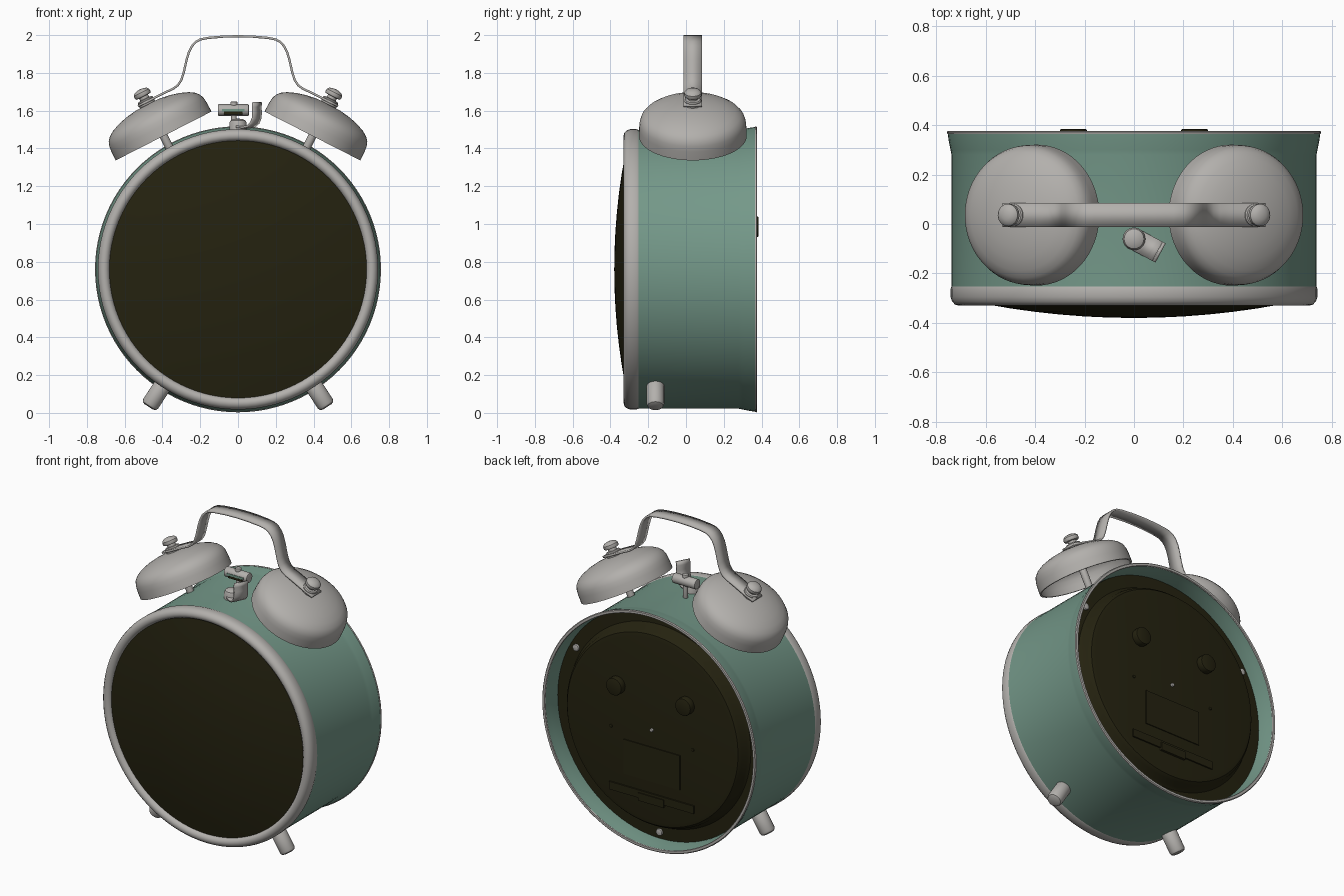
import bpy, bmesh, math
from mathutils import Vector, Matrix

if "Cube" in bpy.data.objects:
    bpy.data.objects.remove(bpy.data.objects["Cube"])


def material(name, col):
    m = bpy.data.materials.new(name)
    m.diffuse_color = (*col, 1)
    m.use_nodes = True
    m.node_tree.nodes["Principled BSDF"].inputs["Base Color"].default_value = m.diffuse_color
    return m


STEEL = material("brushed steel", (0.45, 0.435, 0.415))
TEAL = material("sage green", (0.175, 0.315, 0.25))
DARK = material("dark olive", (0.018, 0.016, 0.005))
CZ = 0.76  # height of the clock axis


def finish(name, bm, mat, angle=35):
    bmesh.ops.remove_doubles(bm, verts=bm.verts, dist=1e-5)
    bmesh.ops.recalc_face_normals(bm, faces=bm.faces)
    me = bpy.data.meshes.new(name)
    bm.to_mesh(me)
    bm.free()
    me.materials.append(mat)
    ob = bpy.data.objects.new(name, me)
    bpy.context.collection.objects.link(ob)
    bpy.ops.object.select_all(action='DESELECT')
    ob.select_set(True)
    bpy.context.view_layer.objects.active = ob
    bpy.ops.object.shade_smooth_by_angle(angle=math.radians(angle))
    return ob


def lathe(name, profile, mat, origin, axis, seg=48, ring=False):
    """Revolve (radius, height) points around an axis through origin."""
    bm = bmesh.new()
    rows = [[bm.verts.new((r * math.cos(2 * math.pi * i / seg),
                           r * math.sin(2 * math.pi * i / seg), h))
             for i in range(seg)] for r, h in profile]
    pairs = list(zip(rows, rows[1:]))
    if ring:
        pairs.append((rows[-1], rows[0]))
    for a, b in pairs:
        for i in range(seg):
            j = (i + 1) % seg
            bm.faces.new((a[i], a[j], b[j], b[i]))
    rot = Vector(axis).to_track_quat('Z', 'Y').to_matrix().to_4x4()
    bm.transform(Matrix.Translation(origin) @ rot)
    return finish(name, bm, mat)


def rod(name, r, h0, h1, mat, origin, axis, bevel=0.006, seg=24):
    b = bevel
    prof = [(0, h0), (r - b, h0), (r - b * 0.3, h0 + b * 0.3), (r, h0 + b),
            (r, h1 - b), (r - b * 0.3, h1 - b * 0.3), (r - b, h1), (0, h1)]
    return lathe(name, prof, mat, origin, axis, seg)


def box(name, center, size, mat):
    bm = bmesh.new()
    bmesh.ops.create_cube(bm, size=1)
    bm.transform(Matrix.Translation(center) @ Matrix.Diagonal((*size, 1)))
    return finish(name, bm, mat)


def strap(name, path, width, thick, origin, direction):
    """Bent sheet: path of (along, height), extruded sideways by width."""
    d = Vector(direction).normalized()
    side = Vector((0, 0, 1)).cross(d) * width / 2
    bm = bmesh.new()
    prev = None
    for u, z in path:
        p = Vector(origin) + d * u + Vector((0, 0, z))
        cur = (bm.verts.new(p - side), bm.verts.new(p + side))
        if prev:
            bm.faces.new((prev[0], prev[1], cur[1], cur[0]))
        prev = cur
    ob = finish(name, bm, STEEL, 40)
    mod = ob.modifiers.new("thickness", 'SOLIDIFY')
    mod.thickness = thick
    mod.offset = 0
    return ob


AX, Y = (0, 0, CZ), (0, 1, 0)

# case shell with flared, open back
lathe("case", [(0.725, -0.27), (0.738, -0.27), (0.738, 0.28), (0.742, 0.3),
               (0.75, 0.34), (0.754, 0.372), (0.738, 0.372), (0.732, 0.33),
               (0.725, 0.28), (0.725, 0.2)], TEAL, AX, Y, 96, True)
lathe("back_rim", [(0.755, 0.365), (0.757, 0.372), (0.752, 0.377),
                   (0.738, 0.377), (0.735, 0.372), (0.738, 0.365)],
      STEEL, AX, Y, 96, True)

# front bezel and domed glass
lathe("front_bezel", [(0.72, -0.252), (0.738, -0.252), (0.742, -0.262),
                      (0.742, -0.295), (0.736, -0.313), (0.724, -0.326),
                      (0.71, -0.33), (0.697, -0.328), (0.685, -0.318),
                      (0.68, -0.305), (0.68, -0.27)], STEEL, AX, Y, 96, True)
R = 3.25
dome = [(r, -0.38 + R - math.sqrt(R * R - r * r))
        for r in (0, 0.1, 0.2, 0.3, 0.4, 0.5, 0.6, 0.685)]
lathe("glass_front", dome + [(0.685, -0.27), (0, -0.27)], DARK, AX, Y, 96)

# recessed back cover with raised centre
lathe("back_cover", [(0, 0.2), (0.73, 0.2), (0.73, 0.262), (0.645, 0.265),
                     (0.63, 0.28), (0.62, 0.32), (0.605, 0.338),
                     (0.58, 0.343), (0, 0.343)], DARK, AX, Y, 96)
for x in (-0.245, 0.245):
    rod("setting_knob", 0.055, 0.33, 0.384, DARK, (x, 0, CZ + 0.225), Y)
    rod("door_stop", 0.01, 0.33, 0.35, DARK, (x * 1.18, 0, CZ - 0.05), Y, 0.003, 12)
rod("centre_pin", 0.011, 0.33, 0.355, STEEL, AX, Y, 0.003, 12)
for a in (30, 150, 270):
    t = math.radians(a)
    rod("back_screw", 0.022, 0.255, 0.277, STEEL,
        (0.682 * math.cos(t), 0, CZ + 0.682 * math.sin(t)), Y)
box("battery_door", (0, 0.344, CZ - 0.22), (0.4, 0.01, 0.22), DARK)
box("battery_ledge", (0, 0.344, CZ - 0.43), (0.6, 0.016, 0.05), DARK)
box("battery_latch", (0, 0.348, CZ - 0.445), (0.18, 0.02, 0.05), DARK)

BY = 0.036  # depth position of bells and handle
for s in (-1, 1):
    # front legs, pointing out from the case centre
    t = math.radians(33)
    rod("front_leg", 0.047, 0.71, 0.868, STEEL, (0, -0.162, CZ),
        (s * math.sin(t), 0, -math.cos(t)), 0.02)

    # hollow bells tilted outwards
    o, ax = (s * 0.394, BY, 1.466), (s * 0.454, 0, 0.891)
    outer = [(0.285, 0), (0.284, 0.05), (0.281, 0.08), (0.272, 0.106),
             (0.254, 0.127), (0.225, 0.146), (0.18, 0.164), (0.13, 0.177),
             (0.07, 0.186), (0, 0.189)]
    inner = [(max(r - 0.011, 0), max(h - 0.011, 0)) for r, h in outer][::-1]
    lathe("bell", outer + inner, STEEL, o, ax, 64, True)
    rod("bell_post", 0.022, -0.13, 0.185, STEEL, o, ax)

    # bolt holding the handle on the bell
    lathe("bell_bolt", [(0, 0.18), (0.045, 0.18), (0.045, 0.212), (0.04, 0.218),
                        (0.026, 0.22), (0.026, 0.234), (0.042, 0.236),
                        (0.046, 0.243), (0.045, 0.258), (0.036, 0.269),
                        (0.018, 0.275), (0, 0.277)], STEEL, o, ax, 24)

# carrying handle, bent strap mirrored about the centre
half = [(-0.53, 1.625), (-0.485, 1.646), (-0.385, 1.697), (-0.345, 1.715),
        (-0.318, 1.735), (-0.3, 1.762), (-0.288, 1.8), (-0.272, 1.87),
        (-0.26, 1.91), (-0.245, 1.94), (-0.225, 1.963), (-0.2, 1.977),
        (-0.16, 1.985), (-0.08, 1.992)]
path = half + [(0, 1.994)] + [(-u, z) for u, z in half[::-1]]
strap("carry_handle", path, 0.096, 0.012, (0, BY, 0), (1, 0, 0))

# hammer between the bells
H = (-0.022, BY, 0)
rod("hammer_post", 0.014, 1.48, 1.63, STEEL, H, (0, 0, 1), 0.003, 16)
rod("hammer_pin", 0.019, 1.62, 1.648, STEEL, H, (0, 0, 1), 0.005, 16)
rod("hammer_head", 0.031, -0.082, 0.082, STEEL, (-0.025, BY, 1.603), (1, 0, 0), 0.005)
box("hammer_band", (-0.025, BY - 0.03, 1.603), (0.12, 0.006, 0.014), TEAL)
box("hammer_slot", (-0.025, BY - 0.028, 1.588), (0.1, 0.008, 0.014), DARK)

# alarm stop lever with pivot button
P = (0, -0.06, 0)
lathe("lever_pivot", [(0, 1.48), (0.046, 1.48), (0.046, 1.535), (0.04, 1.548),
                      (0.025, 1.556), (0, 1.558)], STEEL, P, (0, 0, 1), 24)
strap("stop_lever", [(0, 1.516), (0.05, 1.512), (0.08, 1.518), (0.1, 1.535),
                     (0.112, 1.56), (0.114, 1.59), (0.112, 1.62), (0.116, 1.645)],
      0.088, 0.012, P, (0.88, -0.47, 0))
